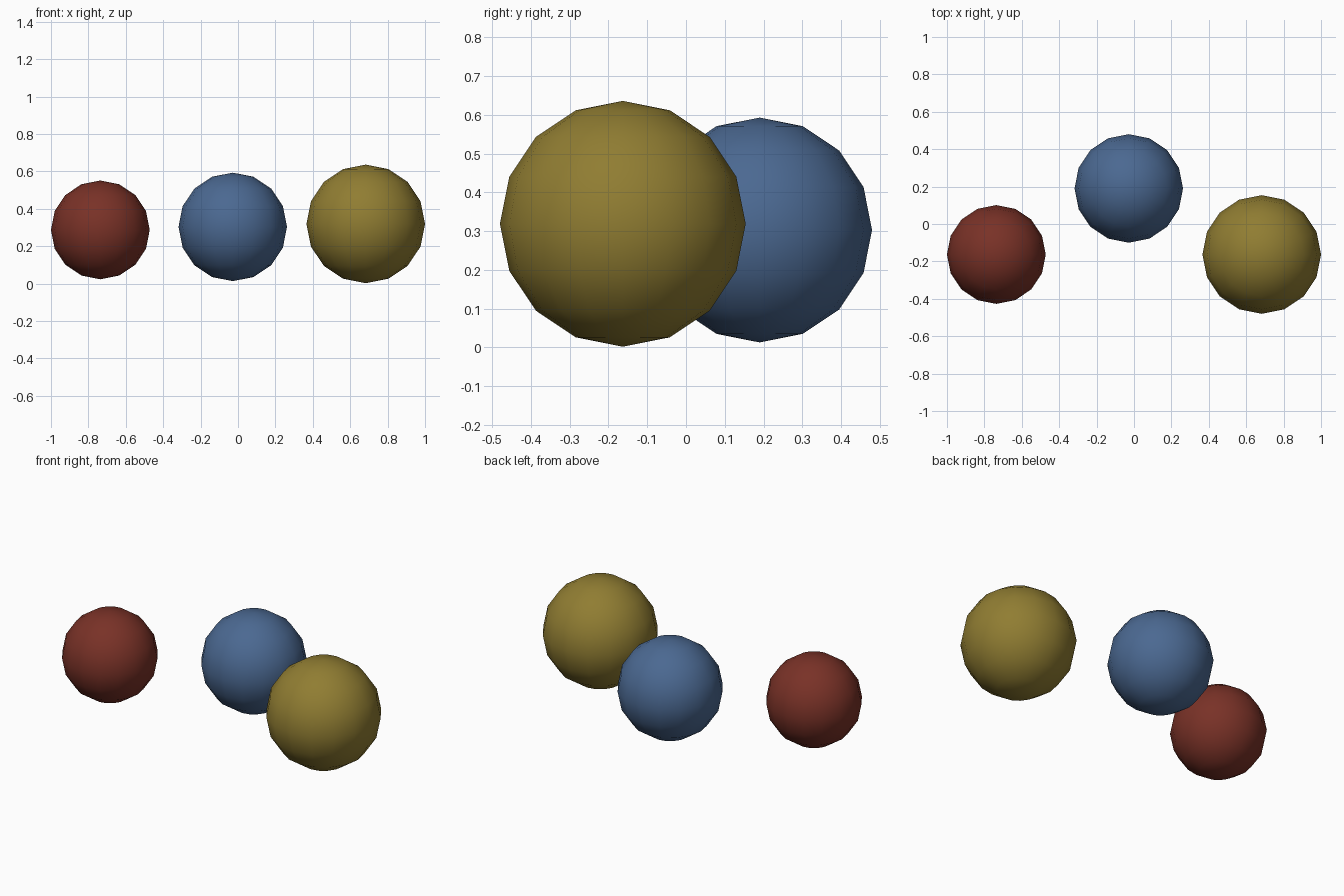
import bpy

cube = bpy.data.objects.get("Cube")
if cube:
    bpy.data.objects.remove(cube, do_unlink=True)


def make_material(name, rgb):
    mat = bpy.data.materials.new(name)
    mat.use_nodes = True
    color = (*rgb, 1.0)
    mat.diffuse_color = color
    for node in mat.node_tree.nodes:
        if node.type == "BSDF_PRINCIPLED":
            node.inputs["Base Color"].default_value = color
    return mat


def make_ball(name, radius, location, mat):
    bpy.ops.mesh.primitive_uv_sphere_add(
        segments=16, ring_count=8, radius=radius, location=location)
    ball = bpy.context.object
    ball.name = name
    ball.data.name = name
    ball.data.materials.append(mat)
    bpy.ops.object.shade_smooth()
    return ball


# Three smooth balls of growing size, the middle one set back
make_ball("red_ball", 0.264, (-0.736, -0.163, 0.287),
          make_material("brick red", (0.19, 0.031, 0.02)))
make_ball("blue_ball", 0.29, (-0.028, 0.19, 0.303),
          make_material("steel blue", (0.07, 0.14, 0.285)))
make_ball("yellow_ball", 0.317, (0.683, -0.163, 0.319),
          make_material("olive yellow", (0.28, 0.205, 0.032)))
